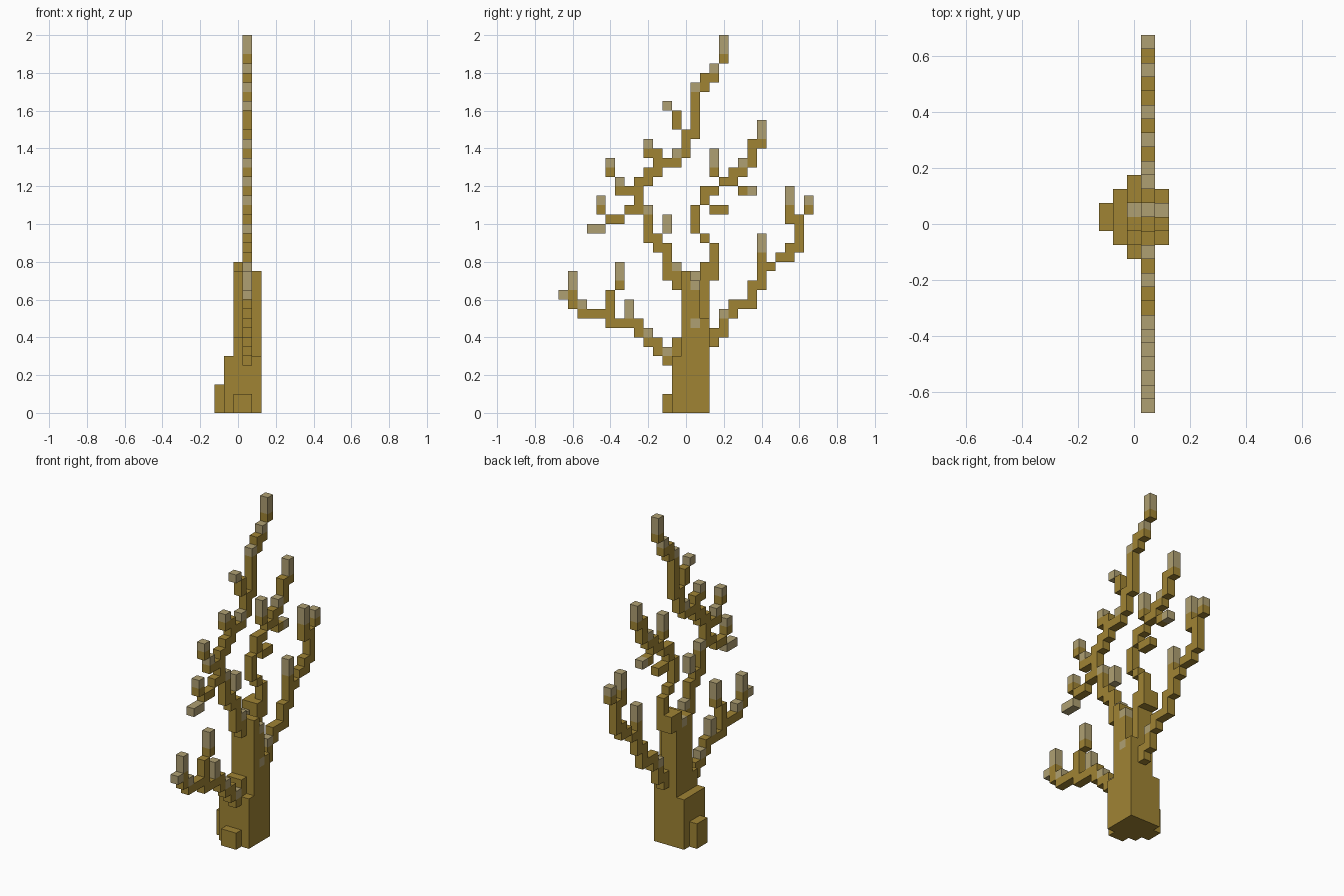
import bpy, bmesh
from mathutils import Vector

if "Cube" in bpy.data.objects:
    bpy.data.objects.remove(bpy.data.objects["Cube"])

UNIT = 0.05
BARK, TIP = 0, 1
FACING = [Vector(v) for v in ((1, 0, 0), (-1, 0, 0), (0, 1, 0), (0, -1, 0), (0, 0, 1), (0, 0, -1))]


def material(name, rgb):
    mat = bpy.data.materials.new(name)
    mat.use_nodes = True
    colour = (*rgb, 1)
    mat.diffuse_color = colour
    bsdf = mat.node_tree.nodes["Principled BSDF"]
    bsdf.inputs["Base Color"].default_value = colour
    bsdf.inputs["Roughness"].default_value = 0.9
    return mat


materials = [material("bark", (0.35, 0.23, 0.034)), material("pale_tip", (0.43, 0.35, 0.17))]

# Every block is stored once: position -> (part name, colour)
blocks = {}


def column(xs, ys, top, bottom=0):
    """Solid trunk block, ranges given inclusively."""
    for x in range(xs[0], xs[1] + 1):
        for y in range(ys[0], ys[1] + 1):
            for z in range(bottom, top):
                blocks[x, y, z] = ("trunk", BARK)


# Growth steps: up, forward, back; capitals also rise, v sinks forward
STEPS = {"u": (0, 1), "f": (-1, 0), "b": (1, 0), "F": (-1, 1), "B": (1, 1), "v": (-1, -1)}


def branch(name, y, z, path="", tips=0):
    """Grow a one-block-wide branch, its last blocks being pale."""
    cells = [(y, z)]
    for step in path:
        dy, dz = STEPS[step]
        y, z = y + dy, z + dz
        cells.append((y, z))
    for i, (cy, cz) in enumerate(cells):
        blocks[1, cy, cz] = (name, TIP if i >= len(cells) - tips else BARK)


# Trunk: flared foot, stepped sides and tall core
column((-2, -2), (0, 1), 3)
column((-1, -1), (-1, 2), 6)
column((0, 1), (-2, -2), 2)
column((0, 1), (-1, -1), 8)
column((0, 1), (0, 2), 14)
column((0, 1), (0, 0), 15)
column((2, 2), (-1, -1), 6)
column((2, 2), (0, 0), 15)
column((2, 2), (1, 1), 13)
column((2, 2), (2, 2), 10)
column((0, 1), (2, 2), 16, 14)
column((0, 0), (3, 3), 16, 14)
for bud in ((2, 1, 13), (0, 1, 14), (2, 1, 9)):
    blocks[bud] = ("trunk", TIP)

# Low front branch
branch("front_branch", -2, 5, "FufFufffuuuBuu", 2)
branch("front_branch_fork", -9, 10, "ffFuuu", 2)
branch("front_twig", -6, 10, "u", 2)

# Low back branch
branch("back_branch", 3, 7, "ubuBubbuubuuuuu", 2)
branch("back_branch_fork", 9, 15, "Bbubuuufuuu", 2)
branch("back_twig", 13, 21, "u", 1)

# Middle branch
branch("middle_branch", 3, 14, "uuuFFuuBubBbubBuubuu", 2)
branch("middle_twig_low", 3, 21, "b")
branch("middle_twig_tall", 3, 25, "uu", 2)
branch("middle_twig_back", 6, 23, "b", 1)

# Tall winding branch
branch("tall_branch", -1, 13, "ufuuufufuuufuuububu" + "bbBuubuuuuububuBuu", 2)
branch("tall_twig_low", -2, 19, "u", 2)
branch("tall_twig_drooping", -6, 21, "vfvf", 2)
branch("tall_twig_outer", -9, 21, "u", 1)
branch("tall_twig_front", -6, 23, "fu", 1)
branch("tall_twig_front_end", -8, 25, "u", 1)
branch("tall_twig_upper", -3, 27, "fu", 1)
branch("tall_twig_top", -1, 30, "uF", 1)

# Single pale buds
for y, z in ((-2, 6), (-4, 8), (-11, 11), (-13, 12), (4, 10), (6, 26),
             (-1, 15), (-4, 21), (-1, 27), (1, 34), (3, 36)):
    branch("buds", y, z, tips=1)


def build(name):
    """Skin the exposed sides of one part's blocks and merge flat faces."""
    bm = bmesh.new()
    for pos, (part, colour) in blocks.items():
        if part != name:
            continue
        centre = Vector(pos) + Vector((0, 0, 0.5))
        for n in FACING:
            if tuple(int(c) for c in Vector(pos) + n) in blocks:
                continue
            a = Vector((n.y, n.z, n.x)) / 2
            b = n.cross(a)
            corners = [centre + n / 2 + s * a + t * b for s, t in ((-1, -1), (1, -1), (1, 1), (-1, 1))]
            face = bm.faces.new([bm.verts.new(c * UNIT) for c in corners])
            face.material_index = colour
    bmesh.ops.remove_doubles(bm, verts=bm.verts[:], dist=UNIT / 100)
    bmesh.ops.dissolve_limit(bm, angle_limit=0.01, verts=bm.verts[:], edges=bm.edges[:], delimit={"MATERIAL"})
    mesh = bpy.data.meshes.new(name)
    bm.to_mesh(mesh)
    bm.free()
    for mat in materials:
        mesh.materials.append(mat)
    bpy.context.collection.objects.link(bpy.data.objects.new(name, mesh))


for part_name in sorted({part for part, _ in blocks.values()}):
    build(part_name)
